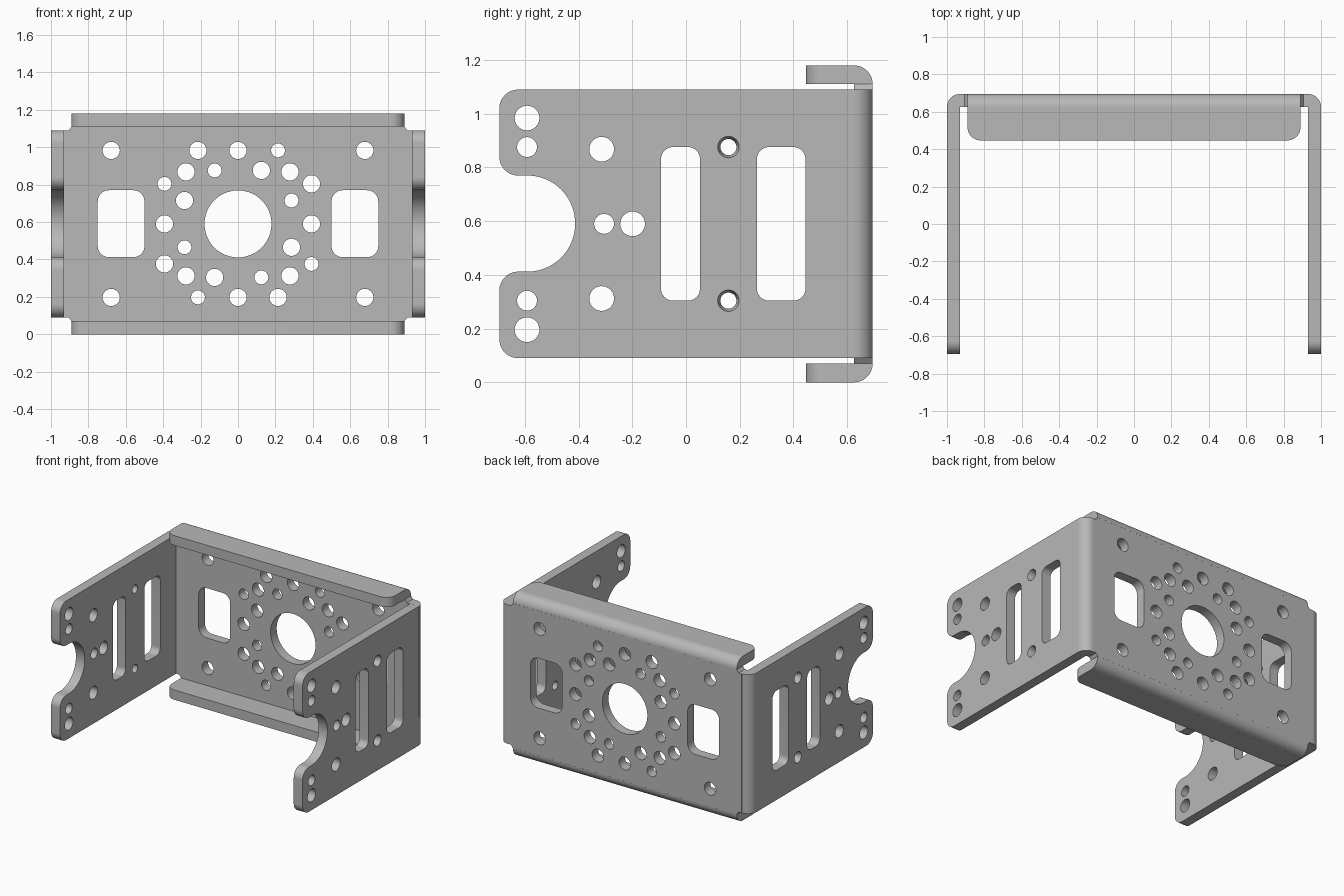
import bpy, bmesh
from math import cos, sin, pi
from mathutils import Matrix, Vector

if "Cube" in bpy.data.objects:
    bpy.data.objects.remove(bpy.data.objects["Cube"], do_unlink=True)

T = 0.07                    # sheet thickness
Z0, Z1 = 0.09, 1.09         # wall bottom and top
MID = (Z0 + Z1) / 2
IX, IY = 0.93, 0.625        # inner faces of the side walls and back panel
FRONT = -0.695
BIG, SMALL = 0.046, 0.037   # hole radii

steel = bpy.data.materials.new("grey steel")
steel.use_nodes = True
steel.diffuse_color = (0.48, 0.48, 0.48, 1)
steel.node_tree.nodes["Principled BSDF"].inputs["Base Color"].default_value = (0.48, 0.48, 0.48, 1)

# Local drawing planes: columns are where local x, y, z point
PLANES = {
    "xy": Matrix.Identity(3),
    "xz": Matrix(((1, 0, 0), (0, 0, -1), (0, 1, 0))),
    "yz": Matrix(((0, 0, 1), (1, 0, 0), (0, 1, 0))),
}


def circle(x, y, r, n=40):
    return [(x + r * cos(2 * pi * i / n), y + r * sin(2 * pi * i / n)) for i in range(n)]


def rounded(corners, n=14):
    """Outline with right-angle corners (x, y, radius) rounded off."""
    out = []
    for i, (x, y, r) in enumerate(corners):
        p = Vector((x, y))
        if r == 0:
            out.append((x, y))
            continue
        a = (Vector(corners[i - 1][:2]) - p).normalized()
        b = (Vector(corners[(i + 1) % len(corners)][:2]) - p).normalized()
        c = p + r * (a + b)
        for k in range(n + 1):
            t = pi / 2 * k / n
            out.append(tuple(c - r * (b * cos(t) + a * sin(t))))
    return out


def window(x0, x1, y0, y1, r):
    return rounded([(x0, y0, r), (x1, y0, r), (x1, y1, r), (x0, y1, r)])


def finish(name, bm):
    bmesh.ops.remove_doubles(bm, verts=bm.verts, dist=0.0008)
    bmesh.ops.recalc_face_normals(bm, faces=bm.faces)
    mesh = bpy.data.meshes.new(name)
    bm.to_mesh(mesh)
    bm.free()
    mesh.materials.clear()
    mesh.materials.append(steel)
    ob = bpy.data.objects.new(name, mesh)
    bpy.context.collection.objects.link(ob)
    bpy.ops.object.select_all(action="DESELECT")
    ob.select_set(True)
    bpy.context.view_layer.objects.active = ob
    bpy.ops.object.shade_smooth_by_angle(angle=0.6)
    return ob


def plate(name, plane, loops, low, high):
    """Fill an outline with holes and give it thickness between low and high."""
    cu = bpy.data.curves.new(name, "CURVE")
    cu.dimensions = "2D"
    cu.fill_mode = "BOTH"
    cu.extrude = (high - low) / 2
    for loop in loops:
        sp = cu.splines.new("POLY")
        sp.points.add(len(loop) - 1)
        for pt, (x, y) in zip(sp.points, loop):
            pt.co = (x, y, 0, 1)
        sp.use_cyclic_u = True
    tmp = bpy.data.objects.new(name + "_outline", cu)
    bpy.context.collection.objects.link(tmp)
    dg = bpy.context.evaluated_depsgraph_get()
    flat = bpy.data.meshes.new_from_object(tmp.evaluated_get(dg))
    bm = bmesh.new()
    bm.from_mesh(flat)
    bpy.data.objects.remove(tmp, do_unlink=True)
    bpy.data.curves.remove(cu)
    bpy.data.meshes.remove(flat)
    rot = PLANES[plane]
    shift = rot @ Vector((0, 0, (low + high) / 2))
    bmesh.ops.transform(bm, matrix=Matrix.Translation(shift) @ rot.to_4x4(), verts=bm.verts)
    return finish(name, bm)


def bend(name, plane, cx, cy, sx, sy, low, high):
    """Quarter-round fold centred on the inner corner."""
    x, y = cx + sx * T, cy + sy * T
    return plate(name, plane, [rounded([(cx, cy, 0), (x, cy, 0), (x, y, T - 0.0004), (cx, y, 0)])], low, high)


# Back panel: servo-style hole pattern repeating each quarter turn
LIP = 0.89
quarter = [(0.89, Z1 + 0.02), (0.905, Z1), (IX, Z1)]
outline = [(-x, z) for x, z in quarter] + [(x, z) for x, z in reversed(quarter)]
outline = [(x, z) for x, z in quarter]
outline += [(x, 2 * MID - z) for x, z in reversed(quarter)]
outline += [(-x, 2 * MID - z) for x, z in quarter]
outline += [(-x, z) for x, z in reversed(quarter)]
loops = [outline, circle(0, MID, 0.179, 72)]
pattern = [(0, 0.393, BIG), (-0.214, 0.393, BIG), (0.214, 0.393, SMALL),
           (0.278, 0.278, BIG), (-0.125, 0.286, SMALL), (0.125, 0.286, BIG)]
for q in range(4):
    for x, z, r in pattern:
        for _ in range(q):
            x, z = -z, x
        loops.append(circle(x, MID + z, r))
for s in (-1, 1):
    for v in (-1, 1):
        loops.append(circle(s * 0.678, MID + v * 0.393, BIG))
    loops.append(window(*sorted((s * 0.5, s * 0.75)), 0.412, 0.77, 0.06))
plate("back_panel", "xz", loops, -IY - T, -IY)

# Side walls with a round notch in the front edge
U0, U1, UY = 0.412, 0.77, -0.413
wall = rounded([(IY, Z0, 0), (IY, Z1, 0), (FRONT, Z1, T), (FRONT, U1, T),
                (UY, U1, 0.178), (UY, U0, 0.178), (FRONT, U0, T), (FRONT, Z0, T)], 24)
holes = [circle(-0.305, MID, SMALL), circle(-0.199, MID, BIG),
         window(-0.093, 0.052, 0.304, 0.876, 0.045),
         window(0.264, 0.445, 0.304, 0.876, 0.045)]
SCREW_Y, SCREW_DZ, SCREW_R = 0.158, 0.286, 0.04
for v in (-1, 1):
    holes += [circle(-0.592, MID + v * 0.394, BIG), circle(-0.592, MID + v * 0.286, SMALL),
              circle(-0.314, MID + v * 0.278, BIG), circle(SCREW_Y, MID + v * SCREW_DZ, SCREW_R)]

for s, side in ((1, "left"), (-1, "right")):
    low, high = sorted((s * IX, s * (IX + T)))
    plate(side + "_wall", "yz", [wall] + holes, low, high)
    bend(side + "_corner_bend", "xy", s * IX, IY, s, 1, Z0, Z1)
    # Countersunk rims of the two small screw holes
    for v, level in ((1, "upper"), (-1, "lower")):
        centre = Vector((0, SCREW_Y, MID + v * SCREW_DZ))
        bm = bmesh.new()
        rim = [(IX + T, SCREW_R), (IX + T / 2, 0.03), (IX, 0.03), (IX, SCREW_R)]
        vs = [bm.verts.new(centre + Vector((s * x, r, 0))) for x, r in rim]
        es = [bm.edges.new((vs[i - 1], vs[i])) for i in range(4)]
        bmesh.ops.spin(bm, geom=vs + es, cent=centre, axis=(1, 0, 0), angle=2 * pi, steps=40)
        finish(side + "_" + level + "_screw_rim", bm)

# Folded lips along the top and bottom of the back panel
for v, level in ((1, "top"), (-1, "bottom")):
    inner = MID + v * 0.52
    low, high = sorted((inner, inner + v * T))
    lip = rounded([(-LIP, IY, 0), (LIP, IY, 0), (LIP, 0.447, T), (-LIP, 0.447, T)])
    plate(level + "_lip", "xy", [lip], low, high)
    bend(level + "_lip_bend", "yz", IY, inner, 1, v, -LIP, LIP)
